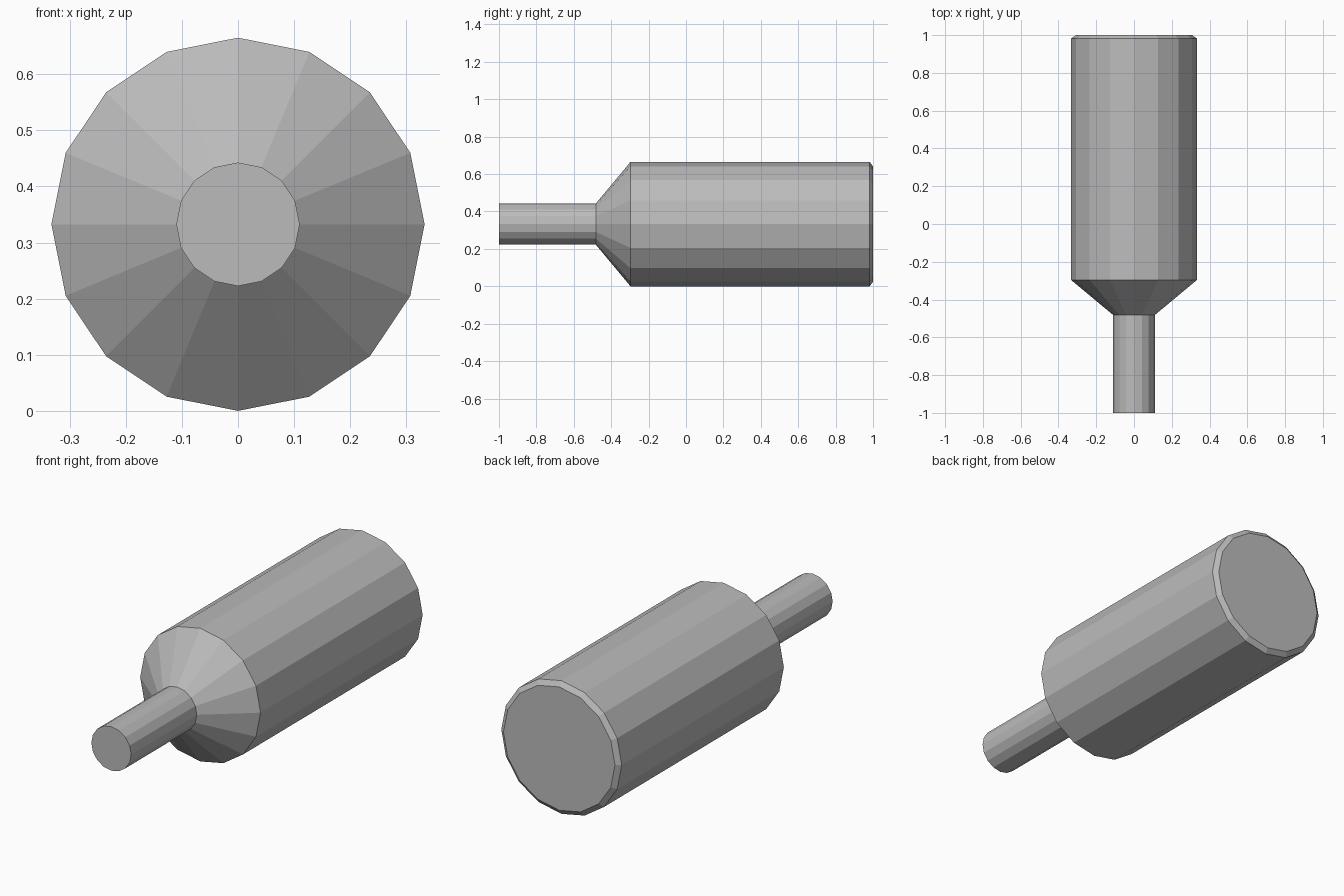
import bpy, bmesh, math

if "Cube" in bpy.data.objects:
    bpy.data.objects.remove(bpy.data.objects["Cube"])

# One grey for the whole part
grey = bpy.data.materials.new("grey")
grey.diffuse_color = (0.5, 0.5, 0.5, 1)
grey.use_nodes = True
grey.node_tree.nodes["Principled BSDF"].inputs["Base Color"].default_value = grey.diffuse_color

SIDES = 16
CENTRE_Z = 0.3325

# (y, radius) stations: thin shaft, cone shoulder, thick barrel, chamfered rear rim
profile = [(-1.0, 0.11), (-0.482, 0.11), (-0.297, 0.3325), (0.982, 0.3325), (1.0, 0.308)]

bm = bmesh.new()
rings = []
for y, r in profile:
    ring = []
    for i in range(SIDES):
        a = 2 * math.pi * i / SIDES
        ring.append(bm.verts.new((r * math.cos(a), y, CENTRE_Z + r * math.sin(a))))
    rings.append(ring)

# Walls between neighbouring rings
for a, b in zip(rings, rings[1:]):
    for i in range(SIDES):
        j = (i + 1) % SIDES
        bm.faces.new((a[i], a[j], b[j], b[i]))

# Flat end caps
bm.faces.new(rings[0])
bm.faces.new(rings[-1])
bmesh.ops.recalc_face_normals(bm, faces=bm.faces)

mesh = bpy.data.meshes.new("stepped_barrel")
bm.to_mesh(mesh)
bm.free()
mesh.materials.append(grey)
barrel = bpy.data.objects.new("stepped_barrel", mesh)
bpy.context.collection.objects.link(barrel)
